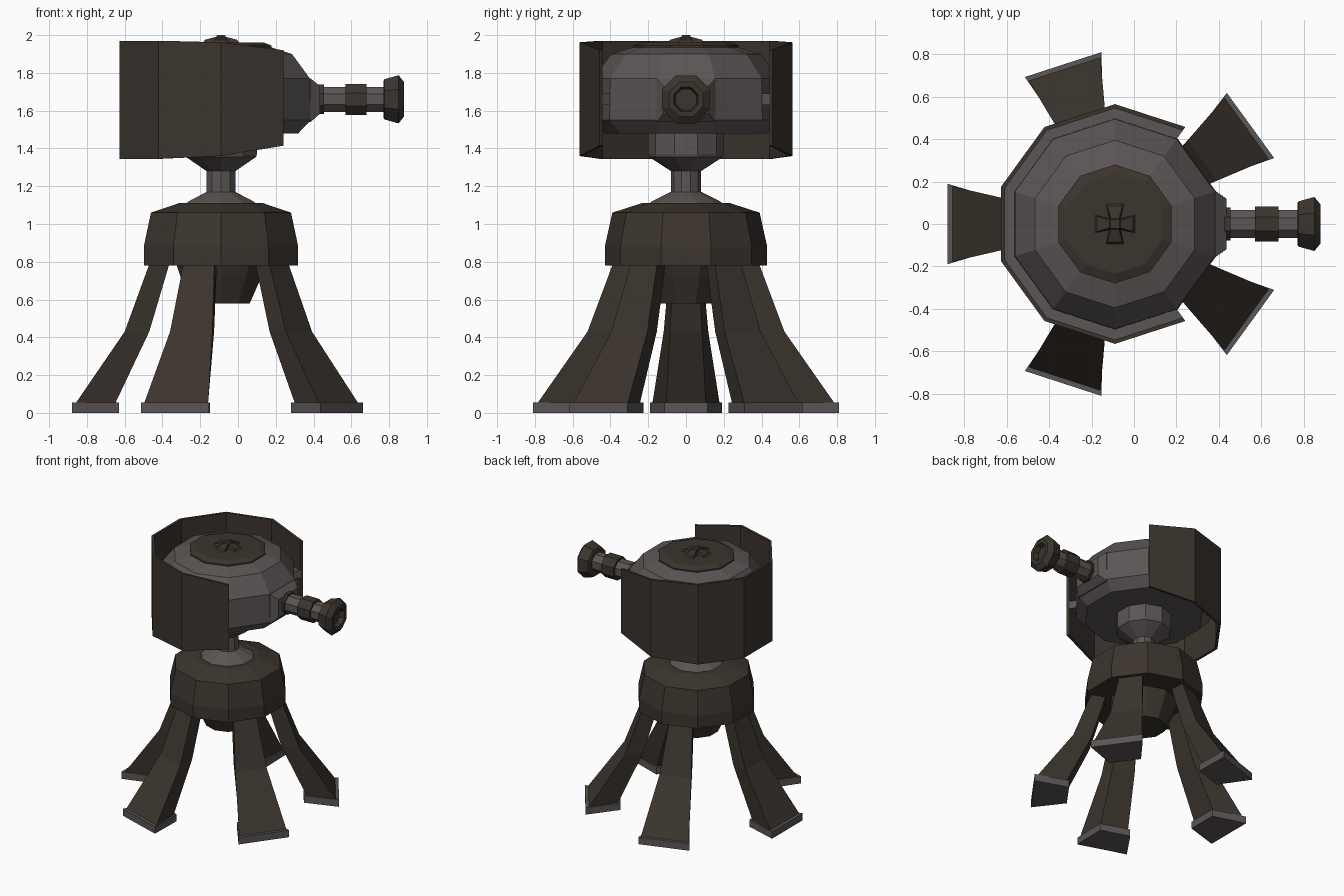
import bpy, bmesh
from math import sin, cos, radians, pi
from mathutils import Matrix, Vector

if "Cube" in bpy.data.objects:
    bpy.data.objects.remove(bpy.data.objects["Cube"])

CX = -0.09                      # x of the turret's vertical axis


def material(name, rgb):
    m = bpy.data.materials.new(name)
    m.diffuse_color = (*rgb, 1)
    m.use_nodes = True
    m.node_tree.nodes["Principled BSDF"].inputs["Base Color"].default_value = m.diffuse_color
    return m


BROWN = material("dark_brown", (0.045, 0.035, 0.027))
GREY = material("warm_grey", (0.105, 0.092, 0.089))


def skin(name, rings, mat, matrix=Matrix(), cap=True, loop=False):
    """Join equal-sized rings of points into a flat-faced solid."""
    bm = bmesh.new()
    vs = [[bm.verts.new(p) for p in ring] for ring in rings]
    n = len(vs[0])
    pairs = list(zip(vs, vs[1:])) + ([(vs[-1], vs[0])] if loop else [])
    for a, b in pairs:
        for i in range(n):
            j = (i + 1) % n
            bm.faces.new((a[i], a[j], b[j], b[i]))
    if cap:
        bm.faces.new(vs[0])
        bm.faces.new(vs[-1])
    bmesh.ops.recalc_face_normals(bm, faces=bm.faces)
    me = bpy.data.meshes.new(name)
    bm.to_mesh(me)
    bm.free()
    me.materials.append(mat)
    ob = bpy.data.objects.new(name, me)
    ob.matrix_world = matrix
    bpy.context.collection.objects.link(ob)
    return ob


def lathe(name, profile, mat, n=10, phase=90, matrix=Matrix.Translation((CX, 0, 0))):
    rings = [[(r * cos(radians(phase) + 2 * pi * i / n),
               r * sin(radians(phase) + 2 * pi * i / n), z) for i in range(n)]
             for r, z in profile]
    return skin(name, rings, mat, matrix)


def arc_wall(name, r_in, r_out, heights, mat):
    """Open ring of flat panels from 54 to 306 degrees around the axis."""
    rings = []
    for i, (lo, hi) in enumerate(heights):
        a = radians(54 + 36 * i)
        rings.append([(r * cos(a), r * sin(a), z) for r, z in
                      ((r_in, lo), (r_out, lo), (r_out, hi), (r_in, hi))])
    return skin(name, rings, mat, Matrix.Translation((CX, 0, 0)))


def trapezoid(r0, r1, w0, w1, z):
    return [(r0, -w0, z), (r1, -w1, z), (r1, w1, z), (r0, w0, z)]


# Base drum and the cone hanging under it
lathe("base_drum", [(.43, .78), (.43, .88), (.39, 1.06), (.235, 1.11)], BROWN)
lathe("base_underside", [(.25, .79), (.225, .72), (.16, .58)], BROWN)

# Neck with flared ends
lathe("neck", [(.20, 1.105), (.18, 1.12), (.08, 1.17), (.08, 1.28), (.195, 1.355),
               (.20, 1.37), (.20, 1.49)], GREY)

# Five splayed legs with feet
for k in range(5):
    m = Matrix.Translation((CX, 0, 0)) @ Matrix.Rotation(radians(180 + 72 * k), 4, 'Z')
    skin(f"leg_{k + 1}", [trapezoid(.56, .77, .105, .178, .05),
                          trapezoid(.38, .51, .085, .118, .43),
                          trapezoid(.27, .375, .065, .085, .80)], BROWN, m)
    skin(f"foot_{k + 1}", [trapezoid(.54, .79, .115, .19, 0),
                           trapezoid(.54, .79, .115, .19, .055)], GREY, m)

# Head, its top plate, and the shield wrapped around its back
lathe("head", [(.43, 1.48), (.50, 1.55), (.495, 1.77), (.395, 1.90), (.28, 1.935)], GREY)
lathe("top_plate", [(.28, 1.925), (.28, 1.945), (.235, 1.962)], BROWN)
half = [(1.415, 1.92), (1.36, 1.962), (1.345, 1.97), (1.345, 1.97)]
arc_wall("shield", .545, .565, half + half[::-1], BROWN)
arc_wall("shield_bracket", .48, .55, [(1.63, 1.69)] * 8, GREY)

# Cross-shaped cap on the top plate
for k in range(4):
    m = Matrix.Translation((CX, 0, 0)) @ Matrix.Rotation(k * pi / 2, 4, 'Z')
    skin(f"cap_arm_{k + 1}", [trapezoid(.0, .10, .025, .045, 1.955),
                              trapezoid(.0, .085, .018, .035, 1.975),
                              trapezoid(.0, .03, .018, .02, 1.99)], BROWN, m)
lathe("cap_hub", [(.036, 1.955), (.036, 1.99), (.030, 2.0)], BROWN, 4, 45)

# Barrel mount on the front of the head
skin("barrel_mount", [[(x, -y, lo), (x, y, lo), (x, y, hi), (x, -y, hi)]
                      for x, y, lo, hi in ((.36, .155, 1.54, 1.77),
                                           (.385, .155, 1.54, 1.77),
                                           (.435, .12, 1.585, 1.73))], GREY)

# Barrel along +x: eight-sided pipe, rings and hollow muzzle
along = Matrix.Translation((0, 0, 1.66)) @ Matrix.Rotation(pi / 2, 4, 'Y')
for name, profile, mat in (
        ("barrel_pipe", [(.072, .42), (.072, .79)], GREY),
        ("barrel_root_ring", [(.084, .42), (.084, .455)], BROWN),
        ("barrel_ring", [(.089, .57), (.089, .68)], BROWN),
        ("muzzle", [(.105, .77), (.115, .775), (.138, .85), (.098, .88),
                    (.07, .88), (.06, .84)], BROWN)):
    lathe(name, profile, mat, 8, 22.5, along)
